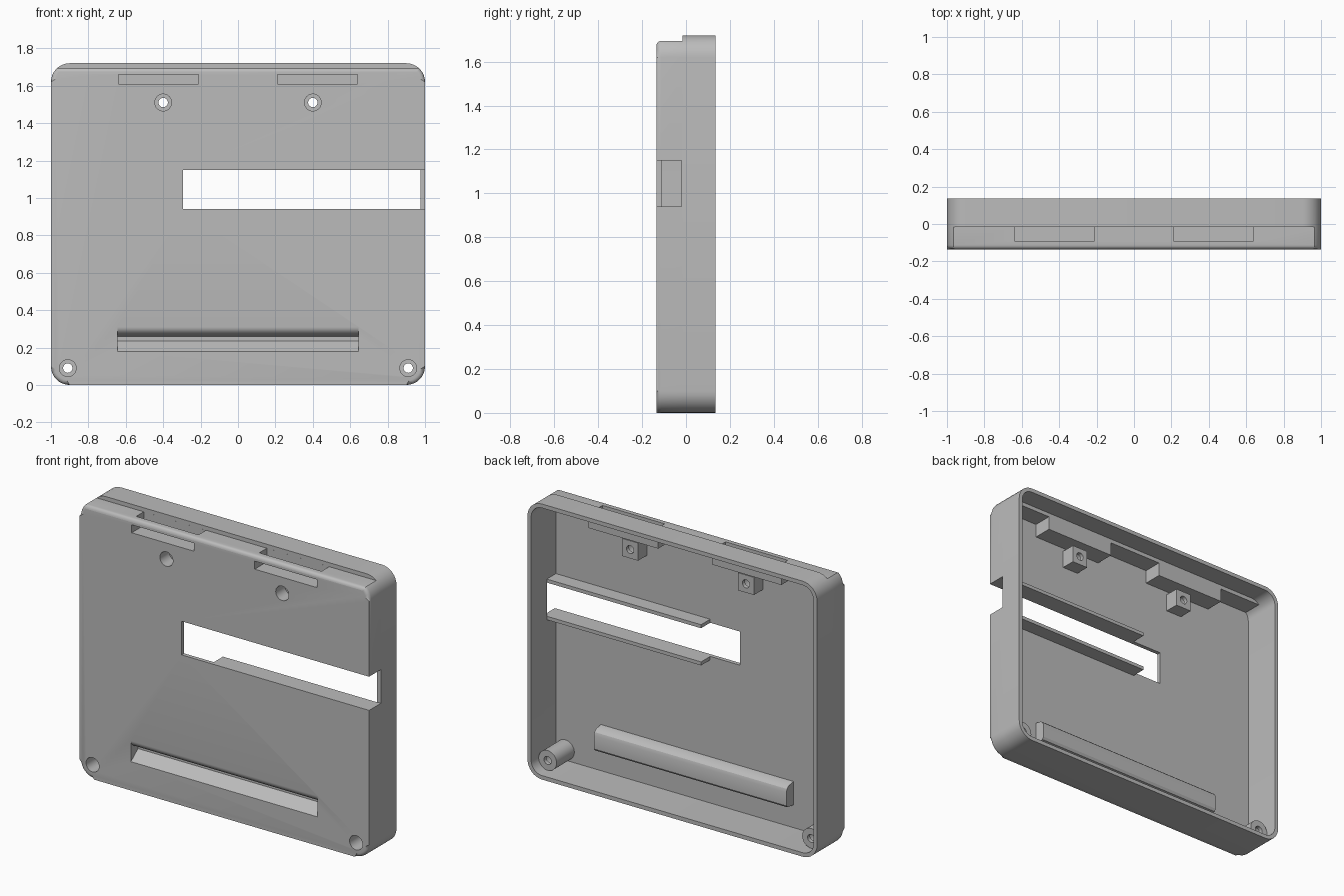
import bpy, bmesh
from math import sin, cos, pi, radians

cube = bpy.data.objects.get("Cube")
if cube:
    bpy.data.objects.remove(cube)

grey = bpy.data.materials.new("plain grey")
grey.use_nodes = True
colour = (0.5, 0.5, 0.5, 1)
grey.diffuse_color = colour
grey.node_tree.nodes["Principled BSDF"].inputs["Base Color"].default_value = colour

HALF, TOP, STEP = 1.0, 1.72, 1.695      # half width, full height, height of the front step
FRONT, BACK, LEDGE = -0.135, 0.135, -0.015
WALL = 0.025


def prism(name, points, start, end, axis="Y", round_front=0):
    """Extrude a closed outline: (x, z) along y, or (y, z) along x."""
    bm = bmesh.new()
    place = (lambda p, d: (p[0], d, p[1])) if axis == "Y" else (lambda p, d: (d, p[0], p[1]))
    rings = [[bm.verts.new(place(p, d)) for p in points] for d in (start, end)]
    near = bm.faces.new(rings[0])
    bm.faces.new(rings[1])
    n = len(points)
    for i in range(n):
        j = (i + 1) % n
        bm.faces.new((rings[0][i], rings[0][j], rings[1][j], rings[1][i]))
    if round_front:
        bmesh.ops.bevel(bm, geom=list(near.edges), offset=round_front, segments=4,
                        profile=0.5, affect="EDGES")
    bmesh.ops.recalc_face_normals(bm, faces=bm.faces)
    mesh = bpy.data.meshes.new(name)
    bm.to_mesh(mesh)
    bm.free()
    mesh.materials.append(grey)
    obj = bpy.data.objects.new(name, mesh)
    bpy.context.scene.collection.objects.link(obj)
    return obj


def box(name, x, y, z):
    outline = [(x[0], z[0]), (x[1], z[0]), (x[1], z[1]), (x[0], z[1])]
    return prism(name, outline, y[0], y[1])


def cylinder(name, x, z, radius, start, end):
    outline = [(x + radius * cos(a * pi / 16), z + radius * sin(a * pi / 16)) for a in range(32)]
    return prism(name, outline, start, end)


def case_outline(inset, ceiling):
    """Rounded rectangle, cut flat where it passes the ceiling height."""
    r = 0.1 - inset
    points = []
    for k, (sx, cz) in enumerate([(1, TOP - 0.1), (-1, TOP - 0.1), (-1, 0.1), (1, 0.1)]):
        for i in range(9):
            a = (k + i / 8) * pi / 2
            points.append((sx * (HALF - 0.1) + r * cos(a), cz + r * sin(a)))
    cut = []
    for p, q in zip(points, points[1:] + points[:1]):
        if p[1] <= ceiling:
            cut.append(p)
        if (p[1] - ceiling) * (q[1] - ceiling) < 0:
            t = (ceiling - p[1]) / (q[1] - p[1])
            cut.append((p[0] + t * (q[0] - p[0]), ceiling))
    return cut


def combine(target, parts, operation):
    bpy.context.view_layer.objects.active = target
    for part in parts:
        mod = target.modifiers.new(part.name, "BOOLEAN")
        mod.object, mod.operation, mod.solver = part, operation, "EXACT"
        bpy.ops.object.modifier_apply(modifier=mod.name)
        bpy.data.objects.remove(part)


# Outer shell with a lower step along the top front
case = prism("case_shell", case_outline(0, STEP), FRONT, LEDGE + 0.01, round_front=0.022)
combine(case, [prism("rear_band", case_outline(0, 9), LEDGE, BACK)], "UNION")

# Hollow interior, open at the back
combine(case, [
    prism("front_cavity", case_outline(WALL, STEP - WALL), FRONT + WALL, 0.05),
    prism("rear_cavity", case_outline(WALL, 9), LEDGE + WALL, 0.3),
], "DIFFERENCE")

added, cuts = [], []
inside = FRONT + 0.015

for s in (-1, 1):
    def span(a, b):
        return sorted((s * a, s * b))

    # Latch pockets, open to the top and the front
    added.append(box("latch_block", span(0.185, 0.665), (inside, 0.01), (1.585, 1.685)))
    cuts.append(box("latch_pocket", span(0.21, 0.64), (-0.09, -0.0152), (1.61, 1.71)))
    cuts.append(box("latch_slot", span(0.21, 0.64), (-0.2, -0.0152), (1.61, 1.66)))

    # Upper square and lower round screw posts with recessed holes
    added.append(box("upper_post", span(0.345, 0.455), (inside, -0.02), (1.455, 1.565)))
    added.append(cylinder("lower_post", s * 0.91, 0.09, 0.062, inside, 0.065))
    for x, z, floor in ((0.4, 1.51, -0.045), (0.91, 0.09, 0.04)):
        cuts.append(cylinder("screw_recess", s * x, z, 0.045, -0.2, floor))
        cuts.append(cylinder("screw_hole", s * x, z, 0.025, -0.2, 0.2))

# Guide rails beside the wide window that runs out through the left side
for low in (0.918, 1.15):
    added.append(box("guide_rail", (-0.09, 0.985), (inside, -0.02), (low, low + 0.022)))
cuts.append(box("window", (-0.295, 1.1), (-0.2, -0.02), (0.94, 1.15)))


# Finger groove: rolled upper lip, flat floor and lower ramp
def groove_profile(front, depth, low, high, bend, ramp):
    lip = [(front + depth * (1 - cos(i * pi / 16)), high - bend * sin(i * pi / 16))
           for i in range(9)]
    return [(front - 0.1, high), *lip, (front + depth, ramp), (front, low), (front - 0.1, low)]


bump = [(inside, 0.165), (-0.05, 0.175), (-0.04, 0.19), (-0.04, 0.27),
        (-0.047, 0.29), (-0.065, 0.305), (inside, 0.315)]
added.append(prism("groove_back", bump, -0.665, 0.665, "X"))
cuts.append(prism("groove", groove_profile(FRONT, 0.07, 0.18, 0.31, 0.05, 0.235),
                  -0.645, 0.645, "X"))

combine(case, added, "UNION")
combine(case, cuts, "DIFFERENCE")

# Smooth rounded surfaces, crisp edges
bpy.ops.object.select_all(action="DESELECT")
case.select_set(True)
bpy.context.view_layer.objects.active = case
bpy.ops.object.shade_smooth_by_angle(angle=radians(30))
